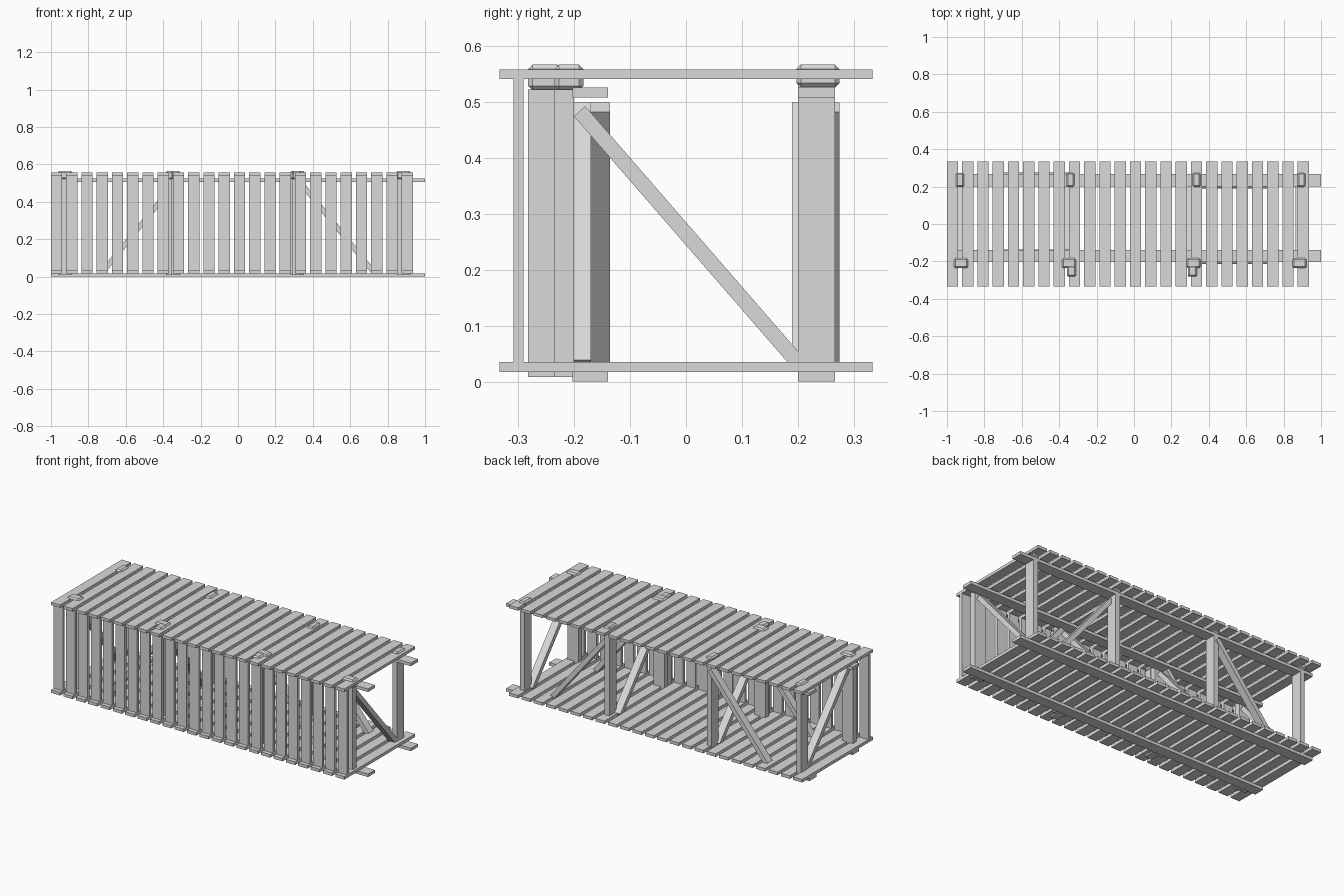
import bpy
import bmesh
import math
from mathutils import Matrix, Vector

cube = bpy.data.objects.get("Cube")
if cube:
    bpy.data.objects.remove(cube, do_unlink=True)

wood = bpy.data.materials.new("pale_grey")
wood.use_nodes = True
GREY = (0.7, 0.7, 0.7, 1)
wood.diffuse_color = GREY
wood.node_tree.nodes["Principled BSDF"].inputs["Base Color"].default_value = GREY


def add_object(name, bm):
    mesh = bpy.data.meshes.new(name)
    bm.to_mesh(mesh)
    bm.free()
    mesh.materials.append(wood)
    obj = bpy.data.objects.new(name, mesh)
    bpy.context.collection.objects.link(obj)
    return obj


def box(name, x, y, z, bevel=0):
    """Box from (min, max) ranges, with optional chamfered edges."""
    bm = bmesh.new()
    ranges = (x, y, z)
    size = Matrix.Diagonal([b - a for a, b in ranges] + [1])
    mid = Matrix.Translation([(a + b) / 2 for a, b in ranges])
    bmesh.ops.create_cube(bm, size=1, matrix=mid @ size)
    if bevel:
        bmesh.ops.bevel(bm, geom=bm.edges[:], offset=bevel, segments=1, affect='EDGES')
    return add_object(name, bm)


def brace(name, start, end, side, width=0.045, thick=0.027):
    """Square-ended bar between two points; side is the direction of its width."""
    start, end, side = Vector(start), Vector(end), Vector(side)
    along = end - start
    axis = along.normalized()
    across = axis.cross(side)
    frame = Matrix((side, across, axis)).transposed().to_4x4()
    size = Matrix.Diagonal((width, thick, along.length, 1))
    bm = bmesh.new()
    bmesh.ops.create_cube(
        bm, size=1, matrix=Matrix.Translation((start + end) / 2) @ frame @ size)
    return add_object(name, bm)


# Slats: top deck, bottom deck and front wall
COUNT = 24
for i in range(COUNT):
    centre = -0.97 + 1.875 * i / (COUNT - 1)
    span = (centre - 0.03, centre + 0.03)
    box("top_slat", span, (-0.333, 0.333), (0.54, 0.557))
    box("bottom_slat", span, (-0.333, 0.333), (0.017, 0.035))
    box("front_slat", span, (-0.308, -0.29), (0.035, 0.54))

# Long rails under each deck
for y in ((-0.203, -0.139), (0.2, 0.266)):
    box("bottom_rail", (-1, 1), y, (0, 0.018))
    box("top_rail", (-1, 1), y, (0.507, 0.525))

# Back posts with chamfered heads
for x in (-0.93, -0.34, 0.335, 0.895):
    box("back_post", (x - 0.015, x + 0.015), (0.2, 0.266), (0.008, 0.53))
    box("back_post_head", (x - 0.021, x + 0.021), (0.197, 0.274), (0.525, 0.566), 0.008)

# Front posts, with a second board on the two middle ones
for x in (-0.925, -0.348, 0.318, 0.885):
    box("front_post", (x - 0.036, x + 0.036), (-0.235, -0.2), (0.008, 0.522))
    box("front_post_head", (x - 0.038, x + 0.038), (-0.235, -0.183), (0.52, 0.566), 0.008)
for x in (-0.333, 0.312):
    box("front_post_board", (x - 0.022, x + 0.022), (-0.282, -0.235), (0.008, 0.522))
    box("front_post_board_head", (x - 0.024, x + 0.024), (-0.282, -0.222), (0.52, 0.566), 0.008)

# Cross braces from back bottom to front top
for x in (-0.92, -0.35, 0.305, 0.885):
    brace("cross_brace", (x, 0.205, 0.028), (x, -0.19, 0.483), (1, 0, 0))

# Lengthwise braces leaning away from the middle posts
for sign, ys in ((1, (-0.192, 0.212)), (-1, (-0.158, 0.252))):
    for y in ys:
        brace("long_brace", (sign * 0.72, y, 0.03), (sign * 0.345, y, 0.49), (0, 1, 0))
